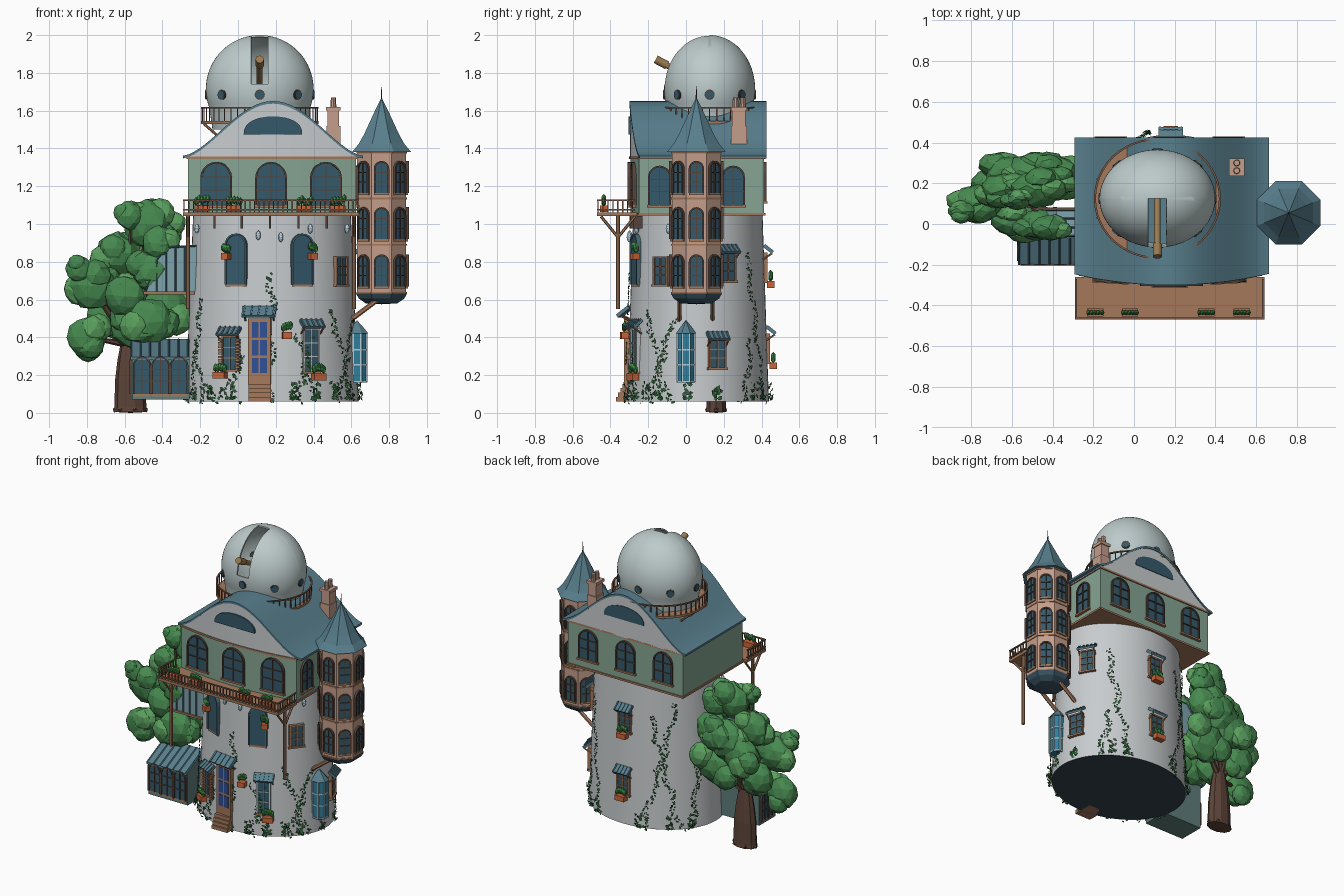
import bpy, bmesh, random
from math import pi, sin, cos, acos, atan2, radians
from mathutils import Vector as V, Matrix as Mx

if "Cube" in bpy.data.objects:
    bpy.data.objects.remove(bpy.data.objects["Cube"])
random.seed(4)
parts = {}   # part name -> (bmesh, colour, smooth)
def P(name, hexcol, smooth=False):
    if name not in parts: parts[name] = (bmesh.new(), hexcol, smooth)
    return parts[name][0]
def T(x, y, z): return Mx.Translation((x, y, z))
def place(x, y, z, ang): return T(x, y, z) @ Mx.Rotation(ang, 4, 'Z')   # local -y faces outward
def box(bm, c, s, M=Mx()): bmesh.ops.create_cube(bm, size=1, matrix=M @ T(*c) @ Mx.Diagonal((*s, 1)))
def tube(bm, p, q, r, r2=None, n=6):
    d = V(q) - V(p)
    M = Mx.Translation((V(p) + V(q)) / 2) @ d.to_track_quat('Z', 'Y').to_matrix().to_4x4()
    bmesh.ops.create_cone(bm, cap_ends=True, segments=n, radius1=r, radius2=r if r2 is None else r2, depth=d.length, matrix=M)
def ball(bm, c, s, sub=1):
    return bmesh.ops.create_icosphere(bm, subdivisions=sub, radius=1, matrix=T(*c) @ Mx.Diagonal((*s, 1)))['verts']
def loft(bm, rings, wrap=True, loop=False):
    g = [[bm.verts.new(p) for p in r] for r in rings]
    n, m = len(g), len(g[0])
    for i in range(n if loop else n - 1):
        for j in range(m if wrap else m - 1):
            bm.faces.new((g[i][j], g[i][(j + 1) % m], g[(i + 1) % n][(j + 1) % m], g[(i + 1) % n][j]))
    if not loop: bm.faces.new(g[0]); bm.faces.new(g[-1])
    return [v for r in g for v in r]
def prism(bm, pts, d): loft(bm, [[V(p) for p in pts], [V(p) + V(d) for p in pts]])
def lathe(bm, prof, c, sy=1, n=48, phase=0, closed=False):
    angs = [phase + 2 * pi * i / n for i in range(n)]
    vs = loft(bm, [[(c[0] + r * cos(a), c[1] + sy * r * sin(a), z) for r, z in prof] for a in angs], wrap=closed, loop=True)
    bmesh.ops.remove_doubles(bm, verts=vs, dist=1e-5)
def band(bm, r0, r1, z, h, c, sy, n, ph=0): lathe(bm, [(r0, z), (r1, z), (r1, z + h), (r0, z + h)], c, sy, n, ph, True)
def outline(w, h, arched=True):
    r = w / 2
    mid = [(-r * cos(t * pi / 10), h - r + r * sin(t * pi / 10)) for t in range(11)] if arched else [(-r, h), (r, h)]
    return [(-r, 0)] + mid + [(r, 0)]
BLUE, GLASS, WOOD, DARK, WHITE, GREEN = '#587F8D', '#35596B', '#A5795C', '#55443A', '#C8CCCE', '#86A593'
LEAF, PINK, CLAY, TEAL, RIB, RAIL, PALE = '#33663C', '#C39E8B', '#C9653A', '#2F7F9E', '#4A6A74', '#7A5A48', '#B9CCD2'
def window(M, w, h, arched=True, frame=DARK, bars=True, sill=.03):
    prism(P('window_glass', GLASS), [M @ V((x, -.006, z)) for x, z in outline(w, h, arched)], M.to_3x3() @ V((0, .02, 0)))
    f = P('window_frames' + frame, frame)
    loft(f, [[M @ V((a, -.014, b)), M @ V((a, .01, b)), M @ V((c, .01, d)), M @ V((c, -.014, d))]
             for (a, b), (c, d) in zip(outline(w + .018, h + .009, arched), outline(w, h, arched))])
    for z, sx, sz in ((h / 2, .005, h), (h * .36, w, .005), (h * .68, w, .005)) if bars else ():
        box(f, (0, -.008, z), (sx, .01, sz), M)
    box(P('window_sills', WOOD), (0, -.2 * sill, -.006), (w + sill, .8 * sill, .012), M)
def planter(M, w=.07):
    box(P('flower_boxes', CLAY), (0, -.03, 0), (w, .04, .035), M)
    for k in range(5):
        ball(P('flower_box_plants', '#3E8A45'), M @ V((w * (k / 4 - .5) * .8, -.03, .035 + random.uniform(0, .02))), (.014, .014, .024))
def awning(M, w, d=.06):
    R = M @ Mx.Rotation(radians(38), 4, 'X')
    box(P('awning_roofs', BLUE), (0, -d / 2, 0), (w, d, .014), R)
    for k in range(5): box(P('awning_roofs', BLUE), (w * (k - 2) / 4.6, -d / 2, .008), (.008, d, .008), R)
    for x in (-w * .42, w * .42): tube(P('awning_brackets', WOOD), M @ V((x, 0, -.07)), M @ V((x, -d * .75, -.04)), .005)
# Main tower: tapered oval cylinder
CX, CY, SY = .18, .063, .82
def rad(z): return .458 - .041 * (z - .06)
lathe(P('tower_wall', WHITE, True), [(rad(.06), .06), (rad(.5), .5), (rad(1.06), 1.06), (0, 1.06)], (CX, CY), SY, 64)
lathe(P('tower_floor', '#33424E'), [(0, .061), (.458, .061)], (CX, CY), SY, 64)
def on_tower(a, z, off=0):
    n = V((cos(a) * SY, sin(a), 0)).normalized()
    return place(CX + rad(z) * cos(a) + n.x * off, CY + SY * rad(z) * sin(a) + n.y * off, z, atan2(n.y, n.x) + pi / 2)
def front(x, z): return on_tower(-acos((x - CX) / rad(z)), z)
# Door, canopy and steps
box(P('door_frame', WOOD), (0, 0, .175), (.12, .03, .35), front(.115, .15))
for k in range(6): box(P('door_panes', '#2F4F96'), (.022 * (-1) ** k, -.012, .1 + k // 2 * .095), (.036, .012, .08), front(.115, .15))
awning(front(.115, .56), .18, .08)
for k in range(4): box(P('door_steps', WOOD), (.115, -.3, .073 + k * .023), (.12, .14 - k * .022, .024))
# Tower windows with awnings, shutters and planters
for x, z, h, frame, px in ((-.04, .23, .17, WOOD, -.08), (.385, .22, .22, WHITE, .415)):
    window(front(x, z), .075, h, False, frame)
    awning(front(x, z + h + .05), .13)
    planter(front(px, z - .03))
for k in range(18): box(P('shutters', WOOD), (.05 * (-1) ** k, -.015, .012 + k // 2 * .018), (.024, .014, .012), front(-.04, .23))
for x, px in ((-.01, -.05), (.34, .385)):
    window(front(x, .68), .105, .26, bars=False, frame=RIB, sill=.01)
    planter(front(px, .83), .04)
planter(front(.255, .41), .05)
for a, z in ((90, .27), (90, .70), (16, .24), (26, .70), (-33, .68)):
    window(on_tower(radians(a), z), .08, .14, False, WOOD)
    if a > 0: awning(on_tower(radians(a), z + .185), .12)
    if a == 90: planter(on_tower(radians(a), z - .02))
# Tall bay window on the right
bay = (.63, 0)
lathe(P('bay_glass', TEAL), [(0, .17), (.055, .17), (.055, .42), (0, .42)], bay, .9, 8, pi / 8)
lathe(P('bay_roof', BLUE), [(0, .42), (.065, .42), (.035, .455), (0, .49)], bay, .9, 8, pi / 8)
for a in [pi / 8 + k * pi / 4 for k in range(8)]: box(P('bay_frame', PALE), (bay[0] + .056 * cos(a), .05 * sin(a), .29), (.009, .009, .26))
for z in (.16, .25, .33): band(P('bay_frame', PALE), .05, .059, z, .008, bay, .9, 8, pi / 8)
# Upper storey with bowed front
def bow(x, o=0): return -.295 + .05 * ((x - CX) / .46) ** 2 - o
def storey(bm, e, z, h):
    fx = [-.265 - e + (.89 + 2 * e) * k / 16 for k in range(17)]
    prism(bm, [(x, bow(x, e), z) for x in fx] + [(fx[-1], .413 + e, z), (fx[0], .413 + e, z)], (0, 0, h))
storey(P('upper_storey', GREEN), 0, 1.055, .3)
for z in (1.045, 1.345): storey(P('storey_trim', WOOD), .007, z, .013)
for x in (-.115, .175, .465):
    window(place(x, bow(x), 1.10, .217 * (x - CX)), .15, .22)
    window(place(x, .413, 1.12, pi), .13, .2)
for y in (-.14, .25): window(place(.625, y, 1.10, pi / 2), .105, .2)
# Bell-curved roof and gables
xs = [-.292 + .955 * k / 32 for k in range(33)]
def rz(x, o=0): return 1.355 + .29 * max(cos((x - .185) / .478 * pi / 2), 0) ** 1.6 + o
loft(P('bell_roof', BLUE, True), [[(x, y, rz(x, o)) for y, o in ((bow(x, .005), .006), (.425, .006), (.425, -.008), (bow(x, .005), -.008))] for x in xs])
loft(P('gables', WHITE), [[(x, bow(x, .002), 1.35), (x, bow(x, .002), rz(x)), (x, .42, rz(x)), (x, .42, 1.35)] for x in xs[1:-1]])
for y in (-.304, .404):
    prism(P('gable_windows', GLASS), [(.185 - .155 * cos(pi * k / 16), y, 1.475 + .095 * sin(pi * k / 16) ** .8) for k in range(17)], (0, .02, 0))
# Front balcony with rails, posts, planters and lanterns
rail = P('balcony_rail', RAIL)
box(P('balcony_deck', WOOD), (.175, -.365, 1.052), (.93, .21, .018))
for z in (1.125, 1.075): box(rail, (.175, -.465, z), (.93, .01, .008))
for k in range(38): box(rail, (-.285 + .92 * k / 37, -.465, 1.095), (.006, .006, .07))
for x in (-.285, .635):
    for z in (1.125, 1.075): box(rail, (x, -.37, z), (.01, .2, .008))
    for k in range(8): box(rail, (x, -.465 + k * .026, 1.095), (.006, .006, .07))
for x in (-.265, .615):
    tube(P('balcony_posts', WOOD), (x, -.36, .55), (x, -.36, 1.045), .011, n=8)
    for y in (-.45, -.27): tube(P('balcony_posts', WOOD), (x, -.36, .93), (x, y, 1.04), .008)
for x in (-.19, -.02, .355, .53): planter(T(x, -.405, 1.08), .08)
for x in (-.125, .02, .17, .32, .47): box(P('corbels', DARK), (x, bow(x) + .02, 1.01), (.012, .05, .065))
for x, z in ((-.2, .975), (.11, .94), (.225, .93), (.375, .975), (.56, .975)):
    ball(P('hanging_lanterns', '#B7D3E4'), front(x, z) @ V((0, -.02, 0)), (.013, .013, .026), 2)
# Observatory dome with open slit, telescope, portholes and gallery
DC, DS, GS = (.115, .125), .845, .95
dome = P('dome', '#BDCBCB', True)
arc = [radians(-20 + 110 * k / 24) for k in range(25)]
lathe(dome, [(.25, 1.5), (.262, 1.58)] + [(.285 * cos(t), 1.715 + .285 * sin(t)) for t in arc], DC, DS, 64)
for co, no in (((.07, 0, 0), (1, 0, 0)), ((.16, 0, 0), (1, 0, 0)), ((0, .125, 0), (0, 1, 0)), ((0, 0, 1.74), (0, 0, 1))):
    bmesh.ops.bisect_plane(dome, geom=dome.verts[:] + dome.edges[:] + dome.faces[:], plane_co=co, plane_no=no)
def in_slit(c): return .07 < c.x < .16 and c.y < .125 and c.z > 1.74
bmesh.ops.delete(dome, geom=[f for f in dome.faces if in_slit(f.calc_center_median())], context='FACES')
bmesh.ops.recalc_face_normals(dome, faces=dome.faces[:])
bmesh.ops.solidify(dome, geom=dome.faces[:], thickness=.01)
tube(P('telescope', '#9A7A50'), (.115, .12, 1.725), (.115, -.11, 1.845), .016, n=16)
tube(P('telescope', '#9A7A50'), (.115, -.10, 1.84), (.115, -.16, 1.872), .022, n=16)
for a in [k * pi / 4 for k in range(8)]:
    n, p = V((cos(a) * DS, sin(a), 0)).normalized(), V((DC[0] + .281 * cos(a), DC[1] + .281 * DS * sin(a), 1.685))
    tube(P('porthole_rims', DARK), p - n * .01, p + n * .006, .027, n=16)
    tube(P('porthole_glass', GLASS), p - n * .01, p + n * .009, .021, n=16)
band(P('gallery_deck', WOOD), .23, .312, 1.53, .015, DC, GS, 48)
band(P('gallery_rail', RAIL), .302, .312, 1.612, .008, DC, GS, 48)
for a in [k * pi / 24 for k in range(48)]:
    box(P('gallery_rail', RAIL), (DC[0] + .306 * cos(a), DC[1] + .306 * GS * sin(a), 1.578), (.006, .006, .075))
for y in (.03, .125, .22): tube(P('gallery_braces', WOOD), (-.18, y, 1.53), (-.1, y, 1.46), .007)
# Chimney
for z, h, s in ((1.47, .1, .075), (1.56, .08, .062), (1.61, .02, .076)): box(P('chimney', PINK), (.505, .28, z), (s, s + .01, h))
for y in (.262, .3): tube(P('chimney_pots', PINK), (.505, y, 1.61), (.505, y, 1.67), .017, .014, 10)
# Octagonal turret
TC, R8 = (.76, .055), .13 / cos(pi / 8)
lathe(P('turret_wall', PINK), [(0, .63), (R8, .63), (R8, 1.385), (0, 1.385)], TC, 1, 8, pi / 8)
for z in (.63, .885, 1.13, 1.373): band(P('turret_bands', WOOD), .12, R8 + .004, z, .01, TC, 1, 8, pi / 8)
lathe(P('turret_base', '#3C5666'), [(0, .575), (.09, .58), (.13, .605), (R8 + .006, .632), (0, .632)], TC, 1, 8, pi / 8)
lathe(P('turret_roof', BLUE), [(0, 1.385), (.168, 1.382), (.13, 1.425), (.1, 1.475), (.065, 1.545), (.03, 1.615), (0, 1.67)], TC, 1, 8, pi / 8)
tube(P('turret_finial', DARK), (*TC, 1.65), (*TC, 1.73), .005, .001)
for a in [k * pi / 4 for k in range(8) if k != 4]:
    for z in (.67, .92, 1.165): window(place(TC[0] + .13 * cos(a), TC[1] + .13 * sin(a), z, a + pi / 2), .064, .16, sill=.016)
for y in (-.035, .14): tube(P('turret_braces', WOOD), (.58, y, .48), (.74, y, .6), .013)
# Conservatory and glazed oriel on the left
prism(P('conservatory', '#5F7F7C'), [(-.56, -.19, .07), (-.56, -.01, .07), (-.56, -.01, .375), (-.56, -.19, .29)], (.303, 0, 0))
prism(P('conservatory_roof', BLUE), [(-.57, -.2, .295), (-.57, -.005, .39), (-.57, -.005, .376), (-.57, -.2, .281)], (.313, 0, 0))
for x in [-.565 + k * .05 for k in range(7)]: tube(P('conservatory_ribs', RIB), (x, -.2, .296), (x, -.005, .391), .005, n=4)
for x in (-.508, -.41, -.312): window(place(x, -.19, .1, 0), .08, .19, sill=.01)
for y in (-.14, -.06): window(place(-.56, y, .1, -pi / 2), .065, .18, sill=.01)
O = [(-.49, .64), (-.22, .64), (-.22, .885), (-.38, .875), (-.43, .81)]
prism(P('oriel_glass', '#7FA3AE'), [(x, -.06, z) for x, z in O], (0, .13, 0))
box(P('oriel_ledge', WOOD), (-.365, .005, .635), (.27, .15, .014))
for y in (-.06, -.017, .026, .07):
    for i, j in ((0, 4), (4, 3), (3, 2)): tube(P('oriel_ribs', RIB), (O[i][0], y, O[i][1]), (O[j][0], y, O[j][1]), .005, n=4)
for x, z in ((-.43, .81), (-.38, .87), (-.33, .88), (-.28, .882)): tube(P('oriel_ribs', RIB), (x, -.062, .64), (x, -.062, z), .005, n=4)
# Tree
bark = P('tree_trunk', '#5B4338')
lathe(bark, [(0, 0), (.09, .005), (.085, .03), (.08, .18), (.068, .28), (.045, .4), (0, .42)], (-.57, .16), .65, 10)
for k in range(6): tube(bark, (-.57, .16, .05), (-.57 + .09 * cos(k), .16 + .055 * sin(k), .012), .03, .01)
for x, y, z, r in ((-.48, .17, 1, .14), (-.38, .22, .97, .1), (-.57, .12, 1.04, .08), (-.64, .17, .84, .13), (-.77, .1, .67, .14), (-.84, .06, .76, .08),
                   (-.8, .08, .4, .12), (-.7, .2, .52, .12), (-.6, .02, .62, .12), (-.47, 0, .48, .14), (-.5, .24, .75, .16), (-.4, .22, .54, .15),
                   (-.38, .25, .8, .13), (-.6, .25, .68, .14), (-.46, 0, .76, .12), (-.56, .1, .46, .13), (-.42, -.02, .9, .1)):
    tube(bark, (-.57, .16, .36), (x, y, z), .02, .008)
    for j in range(5):
        d = V((random.uniform(-1, 1), random.uniform(-.6, .6), random.uniform(-.8, .8))) * r * (.6 if j else 0)
        s = r * (.6 if j else .9)
        for v in ball(P('tree_leaves_%d' % (j % 2), ('#478A50', '#5AA05E')[j % 2]), V((x, y, z)) + d, (s, s * .7, s), 2):
            v.co += V([random.uniform(-1, 1) for _ in range(3)]) * s * .06
# Climbing ivy and plants around the foot
def leaf(bm, M, s):
    L = M @ Mx.Rotation(random.uniform(0, 6.3), 4, 'Y') @ Mx.Rotation(random.uniform(-.7, .7), 4, 'X')
    bm.faces.new([bm.verts.new(L @ V(p)) for p in ((0, 0, -s), (s * .6, -.004, 0), (0, 0, s), (-s * .6, -.004, 0))])
for deg, top, lean in ((-158, .6, 12), (-140, .4, -14), (-128, .3, 20), (-93, .75, 3), (-72, .5, 12), (-62, .42, -10), (-42, .5, 22),
                       (-24, .55, -22), (65, .85, -20), (108, .95, 30), (140, .85, -26), (150, .5, 8), (40, .4, 8)):
    for i in range(int(top * 130)):
        t = i / (top * 130)
        M = on_tower(radians(deg + lean * t + 2 * sin(i * .18 + deg)), .06 + (top - .06) * t, .006)
        leaf(P('ivy_leaves', LEAF), M @ T(random.uniform(-.018, .018), -.004, random.uniform(-.01, .01)), random.uniform(.008, .013))
for deg in (-165, -150, -135, -118, -75, -60, -45, -32, -8, 15, 50, 62, 105, 130, 150):
    for _ in range(18): leaf(P('foot_plants', LEAF), on_tower(radians(deg + random.uniform(-3, 3)), .075 + random.random() ** 2 * .09, random.uniform(.005, .03)), .015)
# Turn the collected meshes into coloured objects
def lin(c): return ((c / 255 + .055) / 1.055) ** 2.4
for name, (bm, col, smooth) in parts.items():
    bmesh.ops.recalc_face_normals(bm, faces=bm.faces[:])
    me = bpy.data.meshes.new(name.split('#')[0])
    bm.to_mesh(me)
    mat = bpy.data.materials.new(me.name)
    mat.diffuse_color = [lin(int(col[i:i + 2], 16)) for i in (1, 3, 5)] + [1]
    mat.use_nodes = True
    mat.node_tree.nodes["Principled BSDF"].inputs["Base Color"].default_value = mat.diffuse_color
    me.materials.append(mat)
    ob = bpy.data.objects.new(me.name, me)
    bpy.context.collection.objects.link(ob)
    bpy.ops.object.select_all(action='DESELECT')
    ob.select_set(smooth)
    bpy.context.view_layer.objects.active = ob
    if smooth: bpy.ops.object.shade_smooth_by_angle(angle=radians(35))
